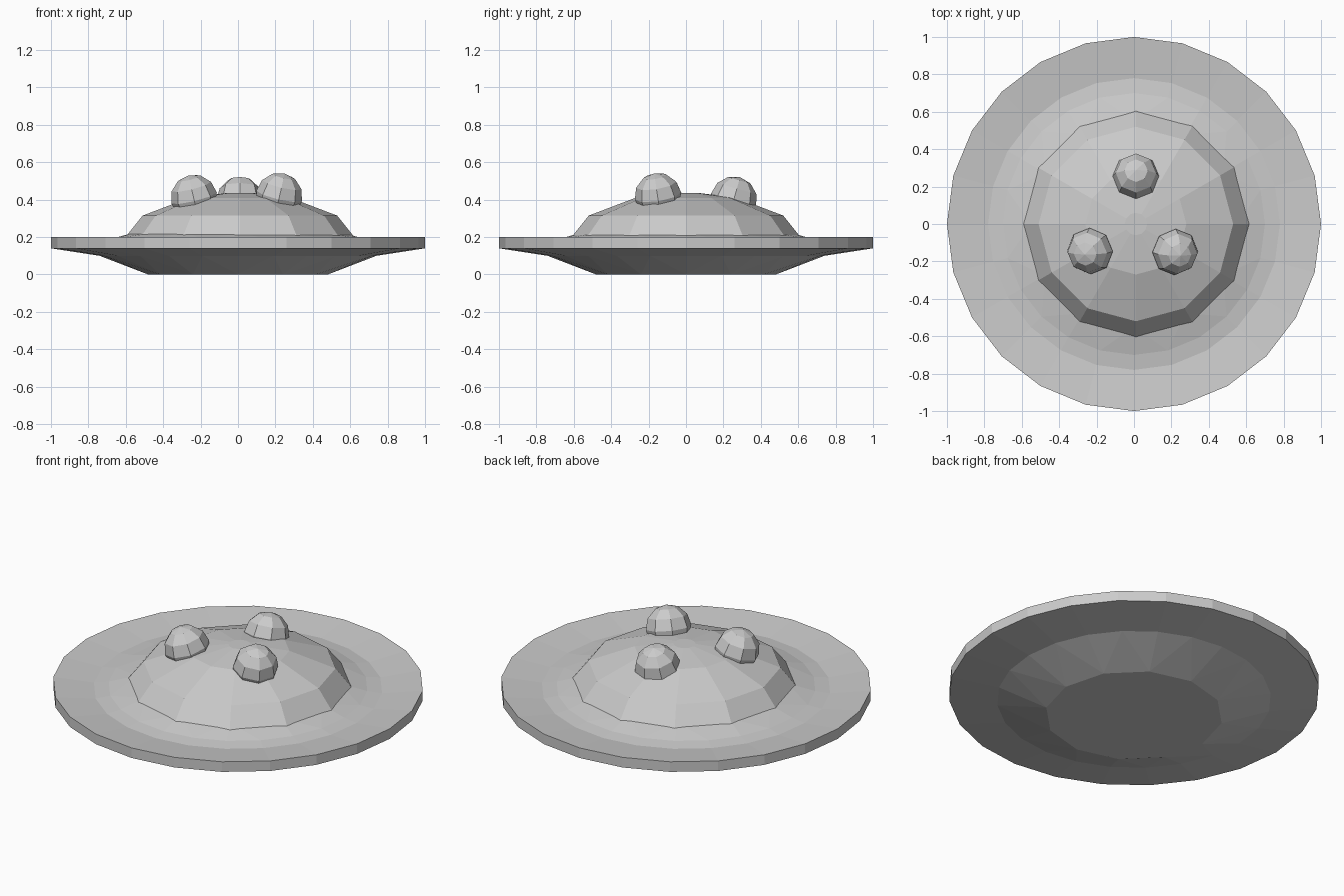
import bpy, bmesh, math
from mathutils import Vector, Matrix

cube = bpy.data.objects.get("Cube")
if cube:
    bpy.data.objects.remove(cube, do_unlink=True)

grey = bpy.data.materials.new("plain_grey")
grey.use_nodes = True
colour = (0.6, 0.6, 0.6, 1)
grey.diffuse_color = colour
grey.node_tree.nodes["Principled BSDF"].inputs["Base Color"].default_value = colour


def finish(name, bm):
    bmesh.ops.recalc_face_normals(bm, faces=bm.faces)
    mesh = bpy.data.meshes.new(name)
    bm.to_mesh(mesh)
    bm.free()
    mesh.materials.append(grey)
    obj = bpy.data.objects.new(name, mesh)
    bpy.context.collection.objects.link(obj)
    return obj


def ring(bm, radius, z, sides, centre=(0, 0)):
    step = 2 * math.pi / sides
    return [bm.verts.new((centre[0] + radius * math.cos(i * step),
                          centre[1] + radius * math.sin(i * step), z))
            for i in range(sides)]


def join(bm, a, b):
    """Join two rings; ring a has as many sides as b, or twice as many."""
    n, m = len(a), len(b)
    ratio = n // m
    for i in range(m):
        j = (i + 1) % m
        if ratio == 1:
            bm.faces.new((a[i], a[j], b[j], b[i]))
        else:
            p, q, r = a[2 * i], a[2 * i + 1], a[(2 * i + 2) % n]
            bm.faces.new((p, q, b[i]))
            bm.faces.new((q, b[j], b[i]))
            bm.faces.new((q, r, b[j]))


def lathe(name, profile, centre=(0, 0)):
    bm = bmesh.new()
    rings = [ring(bm, r, z, n, centre) for r, z, n in profile]
    for a, b in zip(rings, rings[1:]):
        if len(a) >= len(b):
            join(bm, a, b)
        else:
            join(bm, b, a)
    bm.faces.new(rings[0])
    bm.faces.new(rings[-1])
    return finish(name, bm)


# Wide dished disc with a tapered underside and a shallow inner mound
lathe("saucer_disc", [(0.48, 0, 12), (0.74, 0.10, 24), (1, 0.14, 24), (1, 0.2, 24),
                      (0.78, 0.175, 24), (0.7, 0.185, 24), (0.55, 0.225, 12)])

# Faceted central dome
lathe("dome", [(0.62, 0.19, 12), (0.52, 0.315, 12), (0.27, 0.41, 12), (0.06, 0.437, 12)],
      (0.01, 0))

# Three knobs leaning outwards from the dome
for name, x, y, z in (("knob_back", 0.01, 0.255, 0.4),
                      ("knob_right", -0.235, -0.145, 0.41),
                      ("knob_left", 0.22, -0.15, 0.42)):
    bm = bmesh.new()
    bmesh.ops.create_uvsphere(bm, u_segments=8, v_segments=6, radius=0.125)
    knob = finish(name, bm)
    tilt = Matrix.Rotation(math.radians(16), 4, Vector((-y, x, 0)))
    knob.matrix_world = Matrix.Translation((x, y, z)) @ tilt
